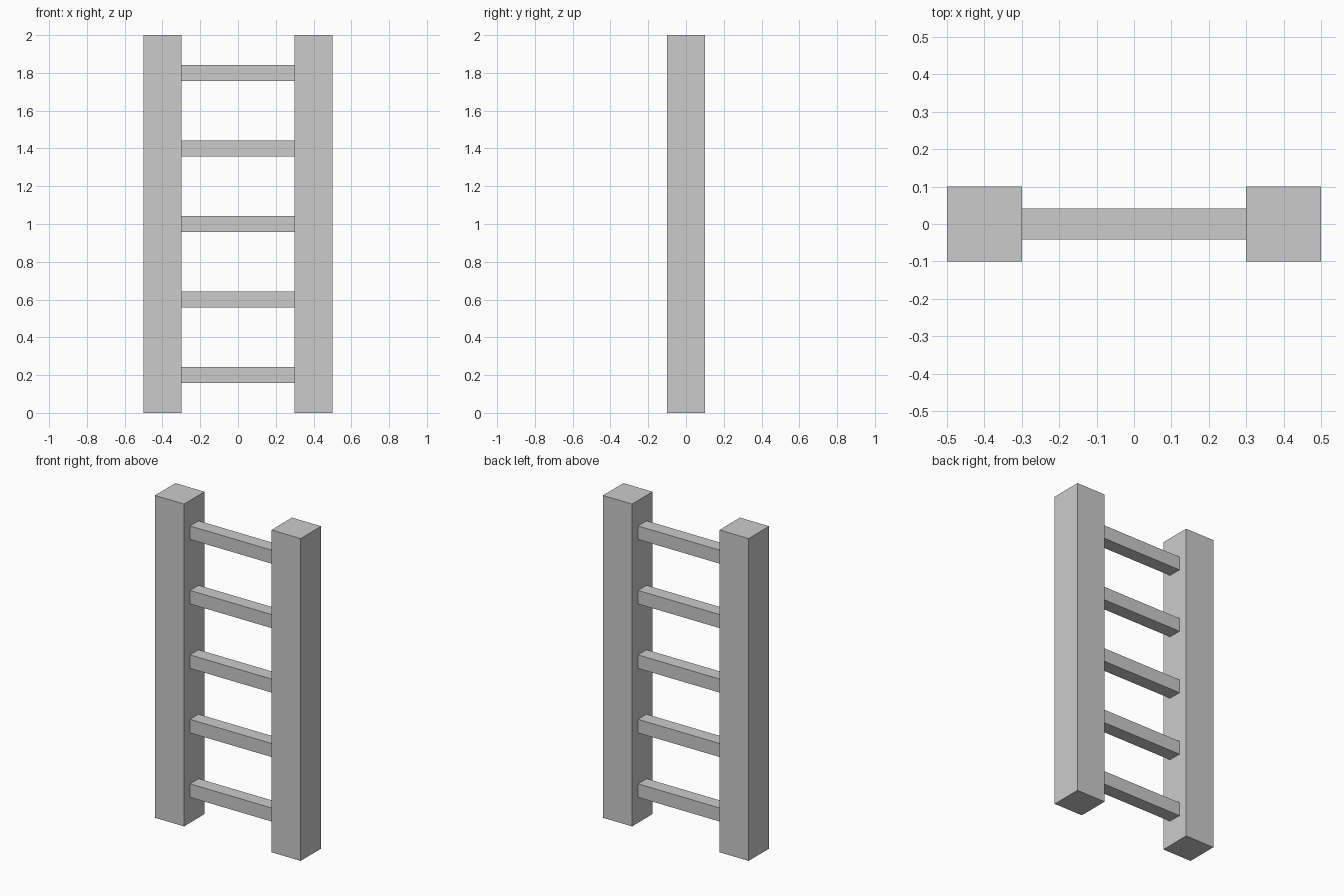
import bpy

if "Cube" in bpy.data.objects:
    bpy.data.objects.remove(bpy.data.objects["Cube"])

RAIL_X, RAIL_SIZE, HEIGHT = 0.4, 0.2, 2.0
RUNG_LENGTH, RUNG_SIZE, RUNG_COUNT = 0.6, 0.084, 5


def box(name, center, size):
    bpy.ops.mesh.primitive_cube_add(size=1, location=center)
    obj = bpy.context.object
    obj.name = name
    obj.scale = size
    bpy.ops.object.transform_apply(location=False, rotation=False, scale=True)
    return obj


# Square upright rails
for name, side in (("left_rail", -1), ("right_rail", 1)):
    box(name, (side * RAIL_X, 0, HEIGHT / 2), (RAIL_SIZE, RAIL_SIZE, HEIGHT))

# Evenly spaced square rungs between the rails
spacing = HEIGHT / RUNG_COUNT
for i in range(RUNG_COUNT):
    box(f"rung_{i + 1}", (0, 0, spacing * (i + 0.5)),
        (RUNG_LENGTH, RUNG_SIZE, RUNG_SIZE))
